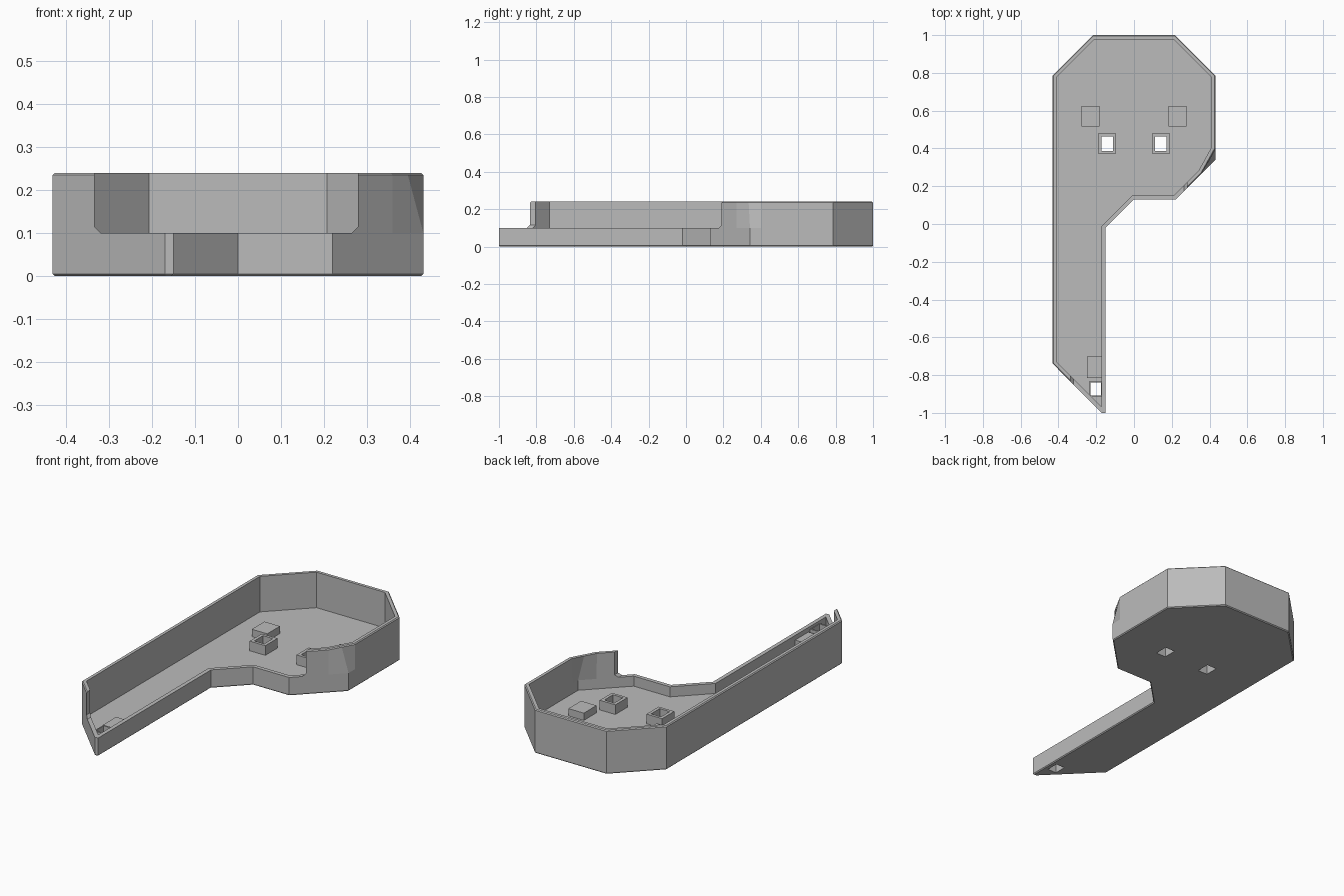
import bpy, bmesh
from math import sqrt
from mathutils import Vector

old = bpy.data.objects.get("Cube")
if old:
    bpy.data.objects.remove(old, do_unlink=True)

GREY = (0.5, 0.5, 0.5, 1)
mat = bpy.data.materials.new("plain grey")
mat.use_nodes = True
mat.diffuse_color = GREY
mat.node_tree.nodes["Principled BSDF"].inputs["Base Color"].default_value = GREY

WALL, FLOOR, LOW, TOP, EDGE = 0.022, 0.045, 0.1, 0.24, 0.005

# Plan outline, counter-clockwise
OUTLINE = [Vector(p) for p in (
    (0.22, 0.13), (0.36, 0.27), (0.432, 0.342), (0.432, 0.4), (0.432, 0.785),
    (0.217, 1), (-0.217, 1), (-0.432, 0.785), (-0.432, -0.738),
    (-0.17, -1), (-0.15, -1), (-0.15, -0.02), (0, 0.13))]
CORNER, TIP = 2, 9


def finish(name, bm):
    bmesh.ops.recalc_face_normals(bm, faces=bm.faces)
    me = bpy.data.meshes.new(name)
    bm.to_mesh(me)
    bm.free()
    me.materials.append(mat)
    obj = bpy.data.objects.new(name, me)
    bpy.context.collection.objects.link(obj)
    return obj


def box(name, x, y, w, d, z0, z1):
    bm = bmesh.new()
    bmesh.ops.create_cube(bm, size=1)
    for v in bm.verts:
        v.co = (x + v.co.x * w, y + v.co.y * d, z0 + (v.co.z + 0.5) * (z1 - z0))
    return finish(name, bm)


def cut(obj, cutter):
    mod = obj.modifiers.new("cut", "BOOLEAN")
    mod.operation = "DIFFERENCE"
    mod.solver = "EXACT"
    mod.object = cutter
    bpy.context.view_layer.objects.active = obj
    bpy.ops.object.modifier_apply(modifier=mod.name)


def inset(points, dist):
    """Offset a closed outline inwards with mitred corners."""
    result = []
    for i, p in enumerate(points):
        a = (p - points[i - 1]).normalized()
        b = (points[(i + 1) % len(points)] - p).normalized()
        n1, n2 = Vector((-a.y, a.x)), Vector((-b.y, b.x))
        result.append(p + (n1 + n2) * dist / (1 + n1.dot(n2)))
    if dist > 2 * EDGE:  # the blunt tip closes to a point inside
        x = points[TIP + 1].x - dist
        y = sum(points[TIP]) + dist * sqrt(2) - x
        result[TIP] = result[TIP + 1] = Vector((x, y))
    return result


# Tray: rings run up the outside, over the rim and down to the floor
dented = list(OUTLINE)
dented[CORNER] = (OUTLINE[CORNER - 1] + OUTLINE[CORNER + 1]) / 2
rings = [(OUTLINE, EDGE, 0), (OUTLINE, 0, EDGE), (OUTLINE, 0, LOW),
         (dented, 0, TOP - EDGE), (dented, EDGE, TOP), (dented, WALL, TOP),
         (OUTLINE, WALL, LOW), (OUTLINE, WALL, FLOOR)]
bm = bmesh.new()
loops = [[bm.verts.new((p.x, p.y, z)) for p in inset(pts, d)] for pts, d, z in rings]
n = len(OUTLINE)
for lo, hi in zip(loops, loops[1:]):
    for i in range(n):
        j = (i + 1) % n
        bm.faces.new((lo[i], lo[j], hi[j], hi[i]))
bm.faces.new(loops[0])
bm.faces.new(loops[-1])
bmesh.ops.remove_doubles(bm, verts=bm.verts, dist=0.0001)
tray = finish("tray", bm)

# Wide front opening with chamfered lower corners
bm = bmesh.new()
profile = [(-0.335, 0.5), (-0.335, 0.115), (-0.32, LOW), (0.265, LOW), (0.28, 0.115), (0.28, 0.5)]
face = bm.faces.new([bm.verts.new((x, -1.3, z)) for x, z in profile])
ext = bmesh.ops.extrude_face_region(bm, geom=[face])
for v in ext["geom"]:
    if isinstance(v, bmesh.types.BMVert):
        v.co.y = 0.36
opening = finish("opening_cutter", bm)
opening.hide_render = True
cut(tray, opening)
cutters = [opening]

# Hollow posts, open through the floor
for name, x, y, w, d, hw, hd, top in (
        ("left_post", 0.142, 0.425, 0.095, 0.106, 0.06, 0.075, 0.098),
        ("right_post", -0.142, 0.425, 0.095, 0.106, 0.06, 0.075, 0.098),
        ("tip_post", -0.202, -0.873, 0.066, 0.085, 0.054, 0.068, 0.085)):
    post = box(name, x, y, w, d, FLOOR - 0.02, top)
    hole = box(name + "_cutter", x, y, hw, hd, -0.1, 0.2)
    hole.hide_render = True
    cut(tray, hole)
    cut(post, hole)
    cutters.append(hole)

# Solid rest pads
for side, s in (("left", 1), ("right", -1)):
    box(side + "_pad", s * 0.23, 0.57, 0.094, 0.11, FLOOR - 0.01, 0.085)
box("tip_pad", -0.208, -0.758, 0.084, 0.115, FLOOR - 0.01, 0.075)

for c in cutters:
    bpy.data.objects.remove(c, do_unlink=True)
